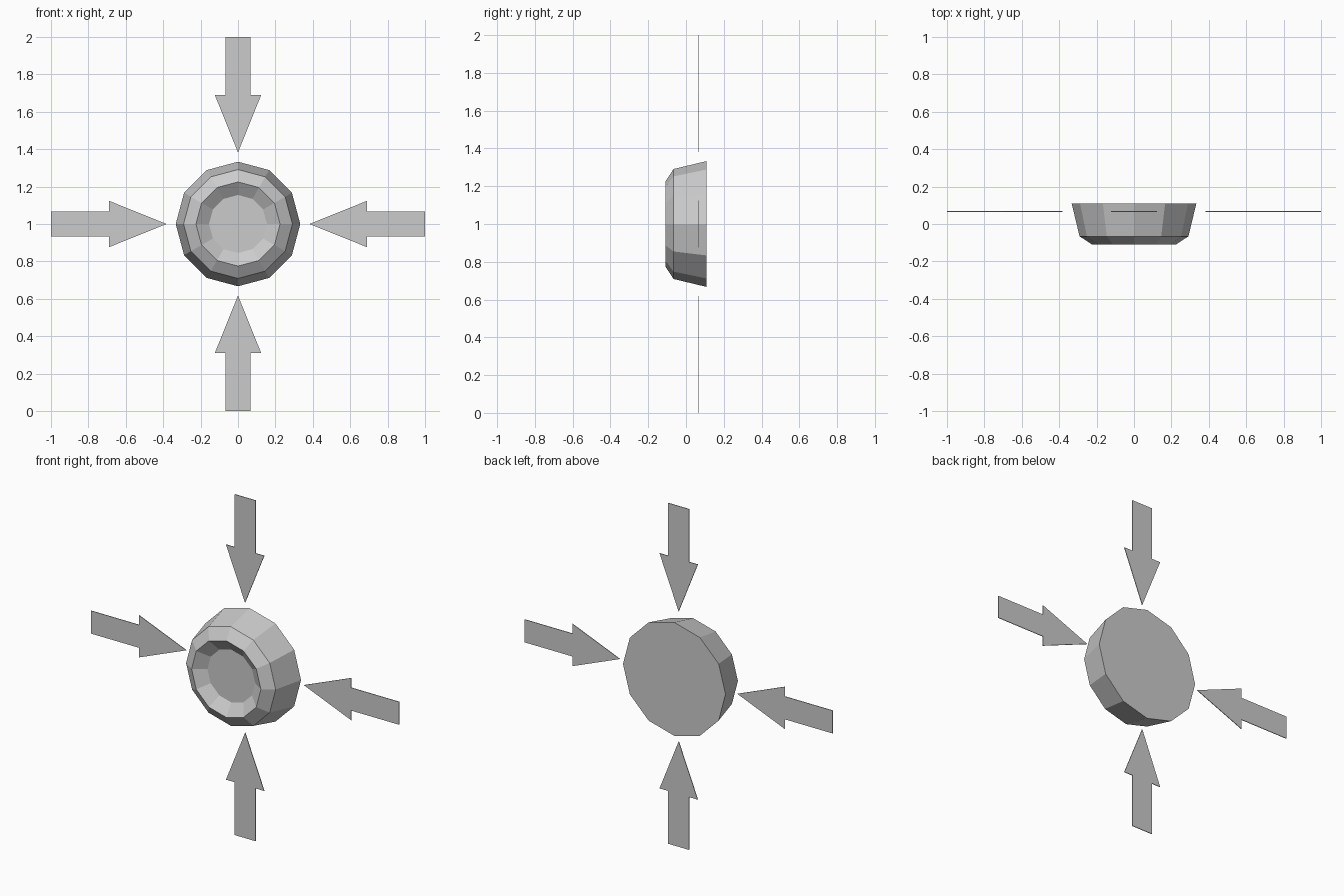
import bpy, bmesh
from math import pi, sin, cos
from mathutils import Matrix, Vector

if "Cube" in bpy.data.objects:
    bpy.data.objects.remove(bpy.data.objects["Cube"])

SIDES = 12
CENTRE = Vector((0, 0, 1))


def make_object(name, bm):
    bmesh.ops.recalc_face_normals(bm, faces=bm.faces)
    mesh = bpy.data.meshes.new(name)
    bm.to_mesh(mesh)
    bm.free()
    obj = bpy.data.objects.new(name, mesh)
    bpy.context.collection.objects.link(obj)
    return obj


# Twelve-sided button: back disc, flared side, bevelled rim, dished front
profile = [(0.333, 0.109), (0.291, -0.066), (0.225, -0.109), (0.155, -0.062)]
bm = bmesh.new()
rings = []
for r, y in profile:
    angles = [pi / 2 + 2 * pi * i / SIDES for i in range(SIDES)]
    rings.append([bm.verts.new((r * cos(a), y, 1 + r * sin(a))) for a in angles])
for a, b in zip(rings, rings[1:]):
    for i in range(SIDES):
        j = (i + 1) % SIDES
        bm.faces.new((a[i], a[j], b[j], b[i]))
bm.faces.new(rings[0])
bm.faces.new(rings[-1])
make_object("button", bm)

# Four thin arrows pointing at the button
half = [(0.067, 1.0), (0.067, 0.69), (0.124, 0.69)]
outline = half + [(0, 0.382)] + [(-x, z) for x, z in reversed(half)]
THICK = 0.004


def arrow(name, turn):
    bm = bmesh.new()
    face = bm.faces.new([bm.verts.new((x, 0.067 - THICK / 2, z)) for x, z in outline])
    out = bmesh.ops.extrude_face_region(bm, geom=[face])["geom"]
    moved = [v for v in out if isinstance(v, bmesh.types.BMVert)]
    bmesh.ops.translate(bm, verts=moved, vec=(0, THICK, 0))
    bm.transform(Matrix.Translation(CENTRE) @ Matrix.Rotation(turn, 4, 'Y'))
    make_object(name, bm)


for k, side in enumerate(("top", "right", "bottom", "left")):
    arrow(side + "_arrow", k * pi / 2)
